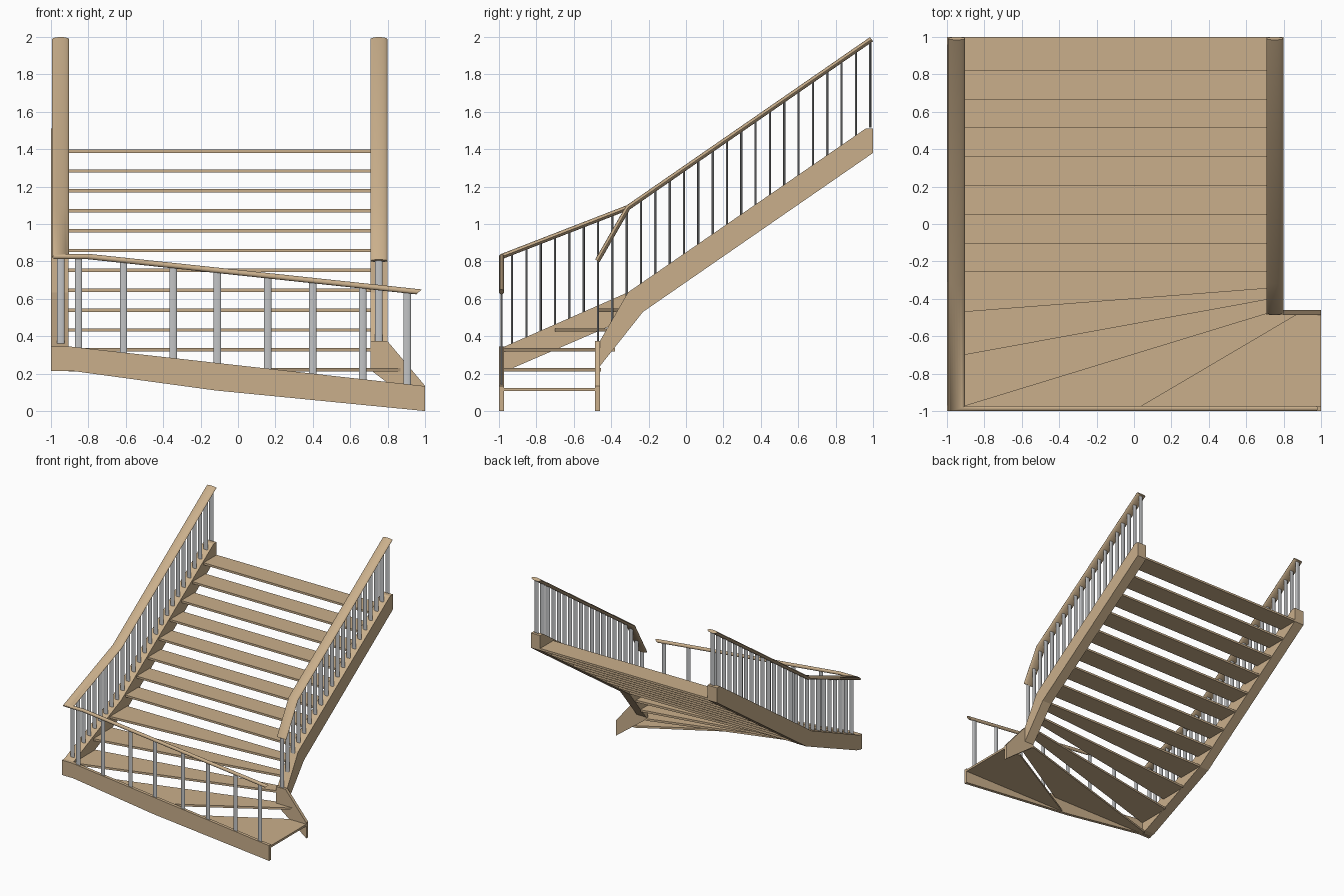
import bpy, bmesh, math
from mathutils import Vector

if "Cube" in bpy.data.objects:
    bpy.data.objects.remove(bpy.data.objects["Cube"])

SX = 3.3          # the whole stair is stretched sideways, so round parts are wide in x
Z0, RISE, THICK = 0.106, 0.1062, 0.018


def material(name, rgb):
    m = bpy.data.materials.new(name)
    m.diffuse_color = (*rgb, 1)
    m.use_nodes = True
    m.node_tree.nodes["Principled BSDF"].inputs["Base Color"].default_value = m.diffuse_color
    return m


WOOD = material("tan wood", (0.59, 0.43, 0.26))
METAL = material("grey metal", (0.54, 0.55, 0.56))


def finish(bm, name, mat, smooth=False):
    bmesh.ops.recalc_face_normals(bm, faces=bm.faces)
    me = bpy.data.meshes.new(name)
    bm.to_mesh(me)
    bm.free()
    me.materials.append(mat)
    ob = bpy.data.objects.new(name, me)
    bpy.context.collection.objects.link(ob)
    if smooth:
        bpy.context.view_layer.objects.active = ob
        ob.select_set(True)
        bpy.ops.object.shade_smooth_by_angle(angle=math.radians(50))
        ob.select_set(False)
    return ob


def prism(name, points, offset):
    """Extrude a flat 3D outline along an offset."""
    bm = bmesh.new()
    face = bm.faces.new([bm.verts.new(p) for p in points])
    ext = bmesh.ops.extrude_face_region(bm, geom=[face])
    verts = [g for g in ext["geom"] if isinstance(g, bmesh.types.BMVert)]
    bmesh.ops.translate(bm, verts=verts, vec=offset)
    return finish(bm, name, WOOD)


def rail(name, path, r=0.0138, n=20):
    """Round rail swept along a polyline with mitred corners."""
    pts = [Vector((x / SX, y, z)) for x, y, z in path]
    dirs = [(b - a).normalized() for a, b in zip(pts, pts[1:])]
    side = dirs[0].cross(Vector((0, 0, 1))).normalized()
    up = side.cross(dirs[0])
    ring = [pts[0] + r * (math.cos(t) * side + math.sin(t) * up)
            for t in (2 * math.pi * i / n for i in range(n))]
    rings = [ring]
    for i, p in enumerate(pts[1:]):
        d = dirs[i]
        plane = d + dirs[i + 1] if i + 1 < len(dirs) else d
        ring = [v + d * ((p - v).dot(plane) / d.dot(plane)) for v in ring]
        rings.append(ring)
    bm = bmesh.new()
    vs = [[bm.verts.new((v.x * SX, v.y, v.z)) for v in rg] for rg in rings]
    for a, b in zip(vs, vs[1:]):
        for i in range(n):
            j = (i + 1) % n
            bm.faces.new((a[i], a[j], b[j], b[i]))
    bm.faces.new(vs[0])
    bm.faces.new(vs[-1])
    return finish(bm, name, WOOD, True)


def lerp_path(pts, t):
    for (a, za), (b, zb) in zip(pts, pts[1:]):
        if t <= b:
            break
    return za + (zb - za) * (t - a) / (b - a)


def balusters(name, spots, r=0.006, n=12):
    """Round bars; each spot is x, y, bottom, top."""
    bm = bmesh.new()
    for x, y, lo, hi in spots:
        rows = [[bm.verts.new((x + SX * r * math.cos(2 * math.pi * i / n),
                               y + r * math.sin(2 * math.pi * i / n), z))
                 for i in range(n)] for z in (lo, hi)]
        for i in range(n):
            j = (i + 1) % n
            bm.faces.new((rows[0][i], rows[0][j], rows[1][j], rows[1][i]))
        bm.faces.new(rows[0])
        bm.faces.new(rows[1])
    return finish(bm, name, METAL, True)


# Stringers along the main flight (y, z profiles)
upper = [(-0.31, 0.635), (0.96, 1.51), (1, 1.51), (1, 1.38), (-0.23, 0.53)]
left = [(-1, 0.345), (-0.97, 0.345)] + upper + [(-0.93, 0.228), (-1, 0.215)]
right = [(-0.485, 0.375), (-0.46, 0.375)] + upper + [(-0.46, 0.24), (-0.485, 0.215)]
prism("left_stringer", [(-1, y, z) for y, z in left], (0.093, 0, 0))
prism("right_stringer", [(0.708, y, z) for y, z in right], (0.09, 0, 0))

# Stringers of the turn at the bottom (x, z profiles)
front = [(-1, 0.345), (-0.9, 0.345), (1, 0.133), (1, 0), (-0.12, 0.11), (-0.89, 0.215), (-1, 0.215)]
prism("front_stringer", [(x, -1, z) for x, z in front], (0, 0.027, 0))
inner = [(0.708, 0.375), (0.798, 0.375), (1, 0.135), (1, 0), (0.708, 0.22)]
prism("inner_stringer", [(x, -0.486, z) for x, z in inner], (0, 0.027, 0))

# Winder treads: plan outlines from the bottom up
L, R, F, B, N = -0.907, 0.708, -0.974, -0.485, 0.025
plans = [
    [(1, F), (1, B), (0.83, B), (-0.04, F)],
    [(0.04, F), (0.87, B), (R, B + 0.005), (R, -0.455), (L, F + 0.03), (L, F)],
    [(L, F), (R, -0.48), (R, -0.405 + N), (L, -0.70 + N)],
    [(L, -0.70), (R, -0.405), (R, -0.345 + N), (L, -0.47 + N)],
    [(L, -0.47), (R, -0.345), (R, -0.257 + N), (L, -0.257 + N)],
]
# Straight treads
for i in range(8):
    y = -0.257 + 0.1539 * i
    plans.append([(L, y), (R, y), (R, y + 0.18), (L, y + 0.18)])
for i, plan in enumerate(plans):
    z = Z0 + RISE * i
    prism(f"tread_{i + 1}", [(x, y, z) for x, y in plan], (0, 0, THICK))

# Handrails
XL, XR, YF = -0.948, 0.753, -0.986
left_top = [(YF, 0.826), (-0.31, 1.088), (0.992, 1.988)]
right_top = [(-0.474, 0.803), (-0.31, 1.088), (0.992, 1.988)]
front_top = [(-0.8, 0.826), (0.968, 0.637)]
rail("left_and_front_handrail",
     [(x, YF, z) for x, z in reversed(front_top)] + [(XL, y, z) for y, z in left_top])
rail("right_handrail", [(XR, y, z) for y, z in right_top])

# Balusters
ys = [-0.93 + 0.0766 * i for i in range(26)]
balusters("left_balusters", [(XL, y, lerp_path(left[1:4], y) - 0.01, lerp_path(left_top, y)) for y in ys])
balusters("right_balusters", [(XR, y, lerp_path(right[1:4], y) - 0.01, lerp_path(right_top, y))
                              for y in ys[6:]])
xs = [-0.853, -0.612, -0.347, -0.11, 0.158, 0.40, 0.666, 0.904]
balusters("front_balusters", [(x, YF, lerp_path(front[1:3], x) - 0.01, lerp_path(front_top, x)) for x in xs])
